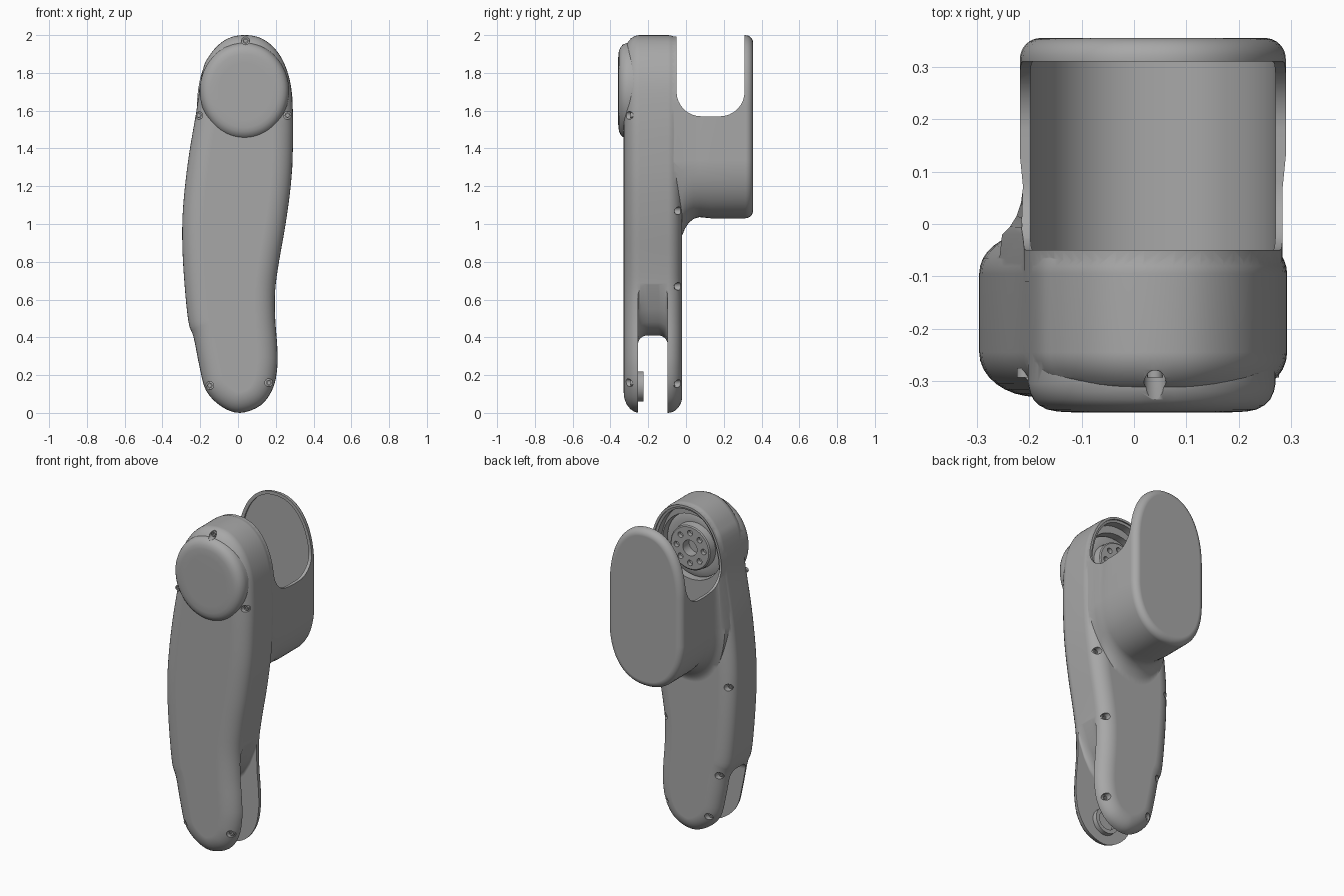
import bpy, bmesh
from math import sin, cos, pi
from mathutils import Vector

if "Cube" in bpy.data.objects:
    bpy.data.objects.remove(bpy.data.objects["Cube"])


def material(name, value):
    m = bpy.data.materials.new(name)
    m.use_nodes = True
    m.diffuse_color = (value, value, value, 1)
    m.node_tree.nodes["Principled BSDF"].inputs["Base Color"].default_value = (value, value, value, 1)
    return m


GREY = material("shell grey", 0.39)


def build(name, *lofts):
    """Each loft is a list of rings of equal length, capped at both ends."""
    bm = bmesh.new()
    for rings in lofts:
        vs = [[bm.verts.new(p) for p in ring] for ring in rings]
        n = len(vs[0])
        for a, b in zip(vs, vs[1:]):
            for i in range(n):
                j = (i + 1) % n
                bm.faces.new((a[i], a[j], b[j], b[i]))
        bm.faces.new(vs[0])
        bm.faces.new(vs[-1])
    bmesh.ops.recalc_face_normals(bm, faces=bm.faces)
    me = bpy.data.meshes.new(name)
    bm.to_mesh(me)
    bm.free()
    me.materials.append(GREY)
    ob = bpy.data.objects.new(name, me)
    bpy.context.collection.objects.link(ob)
    return ob


def boolean(target, tool, op="DIFFERENCE"):
    mod = target.modifiers.new("cut", "BOOLEAN")
    mod.operation, mod.object, mod.solver = op, tool, "EXACT"
    bpy.context.view_layer.objects.active = target
    bpy.ops.object.modifier_apply(modifier=mod.name)
    bpy.data.objects.remove(tool)


def finish(ob):
    bpy.ops.object.select_all(action="DESELECT")
    ob.select_set(True)
    bpy.context.view_layer.objects.active = ob
    bpy.ops.object.shade_smooth_by_angle(angle=0.6)
    mod = ob.modifiers.new("even shading", "WEIGHTED_NORMAL")
    mod.keep_sharp = True


def turned(cx, cz, profile, n=40, tall=1.0):
    """Rings about the y axis from (radius, y) pairs."""
    return [[(cx + r * cos(2 * pi * i / n), y, cz + tall * r * sin(2 * pi * i / n)) for i in range(n)]
            for r, y in profile]


def spline(points, steps=4):
    pts, out = [Vector(p) for p in points], []
    for i in range(len(pts)):
        a, b, c, d = (pts[(i + k) % len(pts)] for k in (-1, 0, 1, 2))
        for s in range(steps):
            t = s / steps
            out.append(0.5 * (2 * b + (c - a) * t + (2 * a - 5 * b + 4 * c - d) * t * t
                              + (3 * b - a - 3 * c + d) * t ** 3))
    return out


def inset(outline, d):
    """Offset a clockwise outline inwards."""
    out, n = [], len(outline)
    for i, p in enumerate(outline):
        t = (outline[(i + 1) % n] - outline[i - 1]).normalized()
        out.append(p + Vector((t.y, -t.x)) * d)
    return out


def ring(outline, y):
    return [(p.x, y, p.y) for p in outline]


def round_edge(outline, y, r, wide, n=8):
    """Rings of a rounded edge from the face at y; negative r runs towards -y."""
    angles = [i * pi / 2 / n for i in range(n + 1)]
    return [ring(inset(outline, wide * (1 - sin(t))), y + r * (1 - cos(t))) for t in angles]


def pod(drop=0.0, flare=0.0, n=64):
    """Tall rounded outline of the rear housing, its foot spreading down and sideways."""
    out = []
    for i in range(n):
        t = pi / 2 - 2 * pi * (i + 0.5) / n
        c, s = cos(t), abs(sin(t)) ** 0.9
        x = 0.254 * abs(c) ** 0.9 * (1 if c > 0 else -1)
        z = 1.6 + 0.4 * s
        if sin(t) < 0:
            z = 1.36 - (0.33 + drop) * s
            x -= flare * (s if c > 0 else 1)
        out.append(Vector((0.036 + x, z)))
    return out


# Curved link body
side = [(0.036, 2.0), (0.111, 1.988), (0.172, 1.951), (0.222, 1.893), (0.259, 1.814), (0.281, 1.72),
        (0.291, 1.58), (0.291, 1.42), (0.281, 1.22), (0.252, 1.0), (0.217, 0.8), (0.197, 0.65),
        (0.197, 0.5), (0.208, 0.35), (0.208, 0.24), (0.185, 0.13), (0.12, 0.04), (0.01, 0.0),
        (-0.09, 0.035), (-0.17, 0.12), (-0.205, 0.25), (-0.235, 0.4), (-0.262, 0.48), (-0.283, 0.68),
        (-0.295, 0.9), (-0.29, 1.1), (-0.262, 1.35), (-0.22, 1.6), (-0.187, 1.814), (-0.15, 1.893),
        (-0.1, 1.951), (-0.039, 1.988)]
outline = spline(side)
body = build("link_shell", round_edge(outline, -0.33, 0.085, 0.11)
             + round_edge(outline, -0.02, -0.075, 0.09)[::-1])

# Joint cover bulging from the front
boolean(body, build("cover", turned(0.034, 1.705, [
    (0.236, -0.24), (0.236, -0.305), (0.233, -0.32), (0.226, -0.335), (0.215, -0.346), (0.2, -0.354),
    (0.18, -0.358), (0.14, -0.36)], 64, 1.08)), "UNION")

# Rear housing, blended into the body at its foot
foot = [ring(inset(pod(k * 1.2, k * 0.5), 0.006), y) for y, k in
        [(-0.11, 0.1), (-0.02, 0.08), (-0.005, 0.05), (0.015, 0.025), (0.04, 0.008), (0.07, 0)]]
boolean(body, build("housing", foot + [ring(pod(), 0.13)]
                    + round_edge(pod(), 0.355, -0.04, 0.04)[::-1]), "UNION")


def u_slot(x, y0, y1, end, r, open_z):
    """Slot section in the yz plane with two rounded corners at its closed end."""
    s = 1 if open_z > end else -1
    pts = [(x, y0, open_z)]
    for cy, start in ((y0 + r, pi), (y1 - r, 1.5 * pi)):
        for i in range(9):
            t = start + i * pi / 16
            pts.append((x, cy + r * cos(t), end + s * r * (1 + sin(t))))
    return pts + [(x, y1, open_z)]


# Gap between the housing plate and the body
boolean(body, build("upper_gap", [u_slot(x, -0.05, 0.31, 1.57, 0.13, 2.3) for x in (-0.6, 0.6)]))

# Hollow of the housing, stepped into the body, and the joint bore
boolean(body, build("hollow", [ring(inset(pod(), d), y) for d, y in
                               [(0.034, -0.11), (0.034, -0.062), (0.02, -0.058), (0.02, 0.322)]]))
boolean(body, build("bore", turned(0.036, 1.72, [(0.2, -0.19), (0.2, -0.08)], 48)))

# Fork gap at the lower end, scooped upwards on one side
scoop = [(-0.6, 0.42), (-0.02, 0.41), (0.06, 0.43), (0.11, 0.48), (0.15, 0.55), (0.2, 0.68), (0.4, 1.2)]
boolean(body, build("fork_gap", [u_slot(x, -0.255, -0.097, z, 0.05, -0.3) for x, z in scoop]))

# Screw recesses near the edges, front and back
front_screws = [(0.04, 1.97), (-0.208, 1.575), (0.262, 1.575), (-0.15, 0.145), (0.163, 0.16)]
back_screws = [(0.232, 1.07), (0.17, 0.67), (0.165, 0.155), (-0.262, 0.96), (-0.2, 0.4), (-0.13, 0.13)]
boolean(body, build("recesses",
                    *[turned(x, z, [(0.021, -0.5), (0.021, -0.28)], 20) for x, z in front_screws],
                    *[turned(x, z, [(0.021, -0.07), (0.021, 0.03)], 20) for x, z in back_screws]))
finish(body)
finish(build("screws",
             *[turned(x, z, [(0.015, -0.275), (0.015, -0.293), (0.008, -0.293), (0.008, -0.285)], 16)
               for x, z in front_screws],
             *[turned(x, z, [(0.015, -0.075), (0.015, -0.057), (0.008, -0.057), (0.008, -0.065)], 16)
               for x, z in back_screws]))

# Drive flange with a bolt circle inside the joint bore
flange = build("drive_flange", turned(0.036, 1.72, [
    (0.195, -0.2), (0.195, -0.15), (0.17, -0.14), (0.14, -0.14), (0.135, -0.095), (0.128, -0.09),
    (0.048, -0.09), (0.048, -0.15)], 48))
boolean(flange, build("bolt_holes", *[
    turned(0.036 + 0.092 * cos(k * pi / 4), 1.72 + 0.092 * sin(k * pi / 4),
           [(0.017, -0.115), (0.017, -0.05)], 16) for k in range(8)]))
finish(flange)

# Bearing boss on the inside of the front fork arm
finish(build("fork_boss", turned(0.005, 0.14, [(0.08, -0.27), (0.08, -0.226), (0.056, -0.226), (0.056, -0.25)])))
